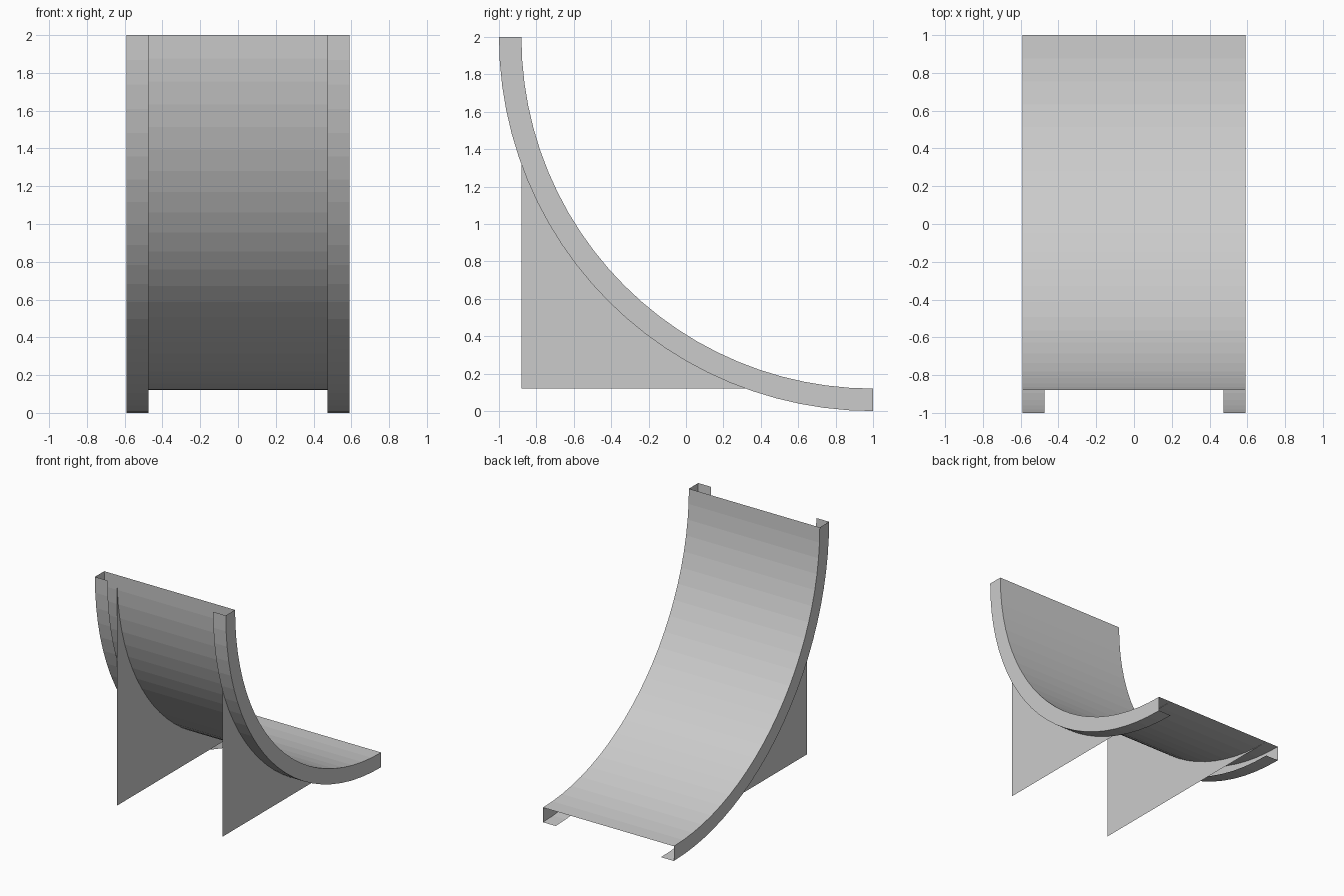
import bpy
from math import sin, cos, pi

if "Cube" in bpy.data.objects:
    bpy.data.objects.remove(bpy.data.objects["Cube"])

grey = bpy.data.materials.new("light grey")
grey.use_nodes = True
colour = (0.6, 0.6, 0.6, 1)
grey.diffuse_color = colour
grey.node_tree.nodes["Principled BSDF"].inputs["Base Color"].default_value = colour

SEGMENTS = 24
R_IN, R_OUT = 1.88, 2.0       # riding surface and rim radii about (y=1, z=2)
X_OUT, X_IN = 0.59, 0.475     # outer side and inner flange edge


def arc(radius, x):
    """Quarter arc from the top of the ramp down to its toe."""
    steps = [i / SEGMENTS * pi / 2 for i in range(SEGMENTS + 1)]
    return [(x, 1 - radius * cos(a), 2 - radius * sin(a)) for a in steps]


def add_object(name, verts, faces):
    mesh = bpy.data.meshes.new(name)
    mesh.from_pydata(verts, [], faces)
    mesh.materials.append(grey)
    obj = bpy.data.objects.new(name, mesh)
    bpy.context.collection.objects.link(obj)


def strip(name, first, second):
    """Ribbon of quads between two arcs."""
    n = len(first)
    faces = [(i, i + 1, n + i + 1, n + i) for i in range(n - 1)]
    add_object(name, first + second, faces)


# Curved riding surface
strip("ramp_surface", arc(R_IN, -X_OUT), arc(R_IN, X_OUT))

for side, s in (("left", 1), ("right", -1)):
    # Side wall and its inward flange, open at both ends
    walls = [arc(R_OUT, s * X_OUT), arc(R_IN, s * X_OUT)]
    flange = [arc(R_OUT, s * X_IN), arc(R_OUT, s * X_OUT)]
    strip(side + "_side_wall", *walls[::s])
    strip(side + "_flange", *flange[::s])

    # Thin support plate filling the corner under the curve
    curve = arc(R_IN, s * X_IN)
    corner = (s * X_IN, 1 - R_IN, 2 - R_IN)
    n = len(curve)
    fan = [(n, i + 1, i)[::s] for i in range(n - 1)]
    add_object(side + "_support_plate", curve + [corner], fan)
